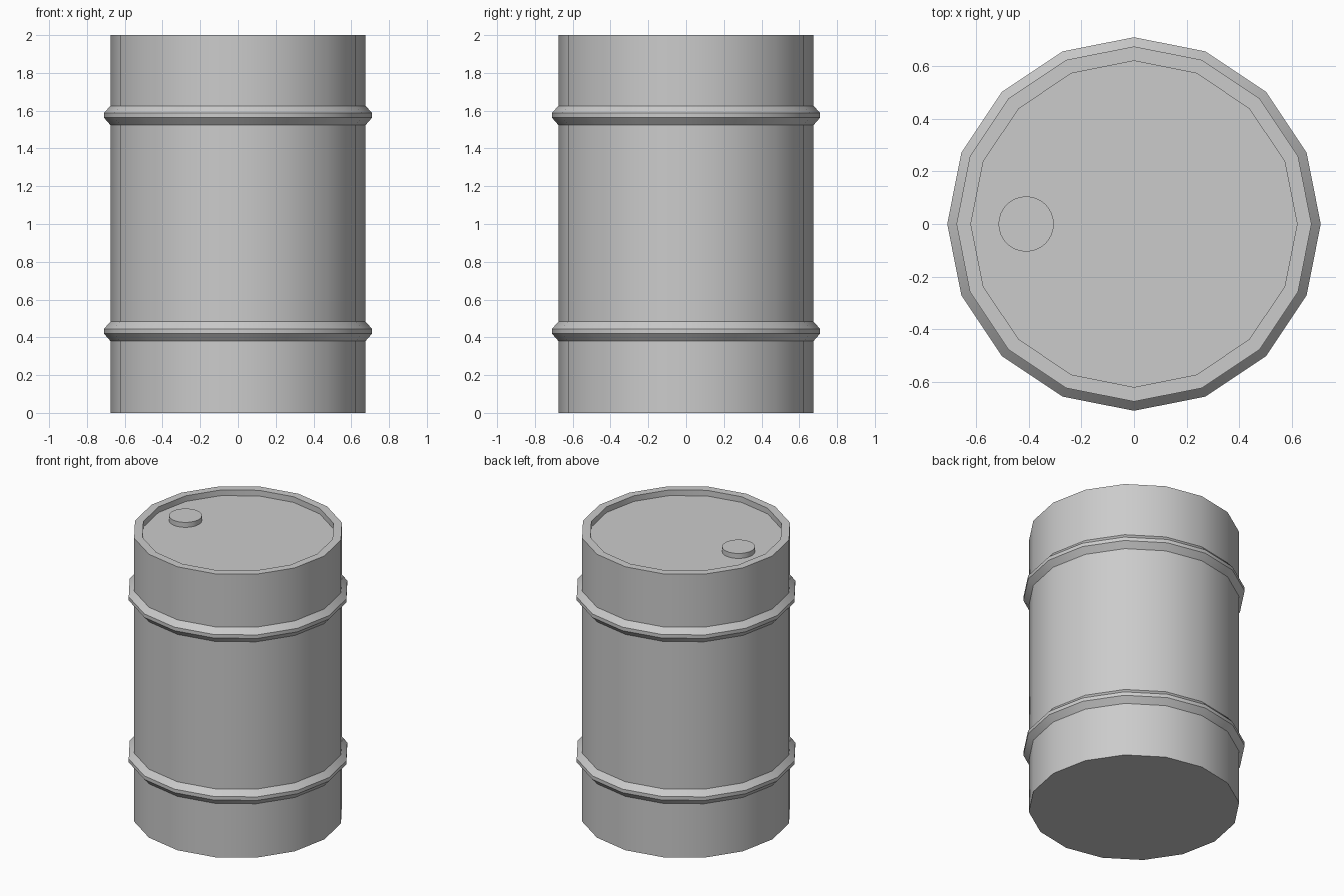
import bpy, bmesh
from math import cos, sin, pi

if "Cube" in bpy.data.objects:
    bpy.data.objects.remove(bpy.data.objects["Cube"])

SIDES = 16
R, RIB, RIM = 0.675, 0.71, 0.62   # body, rib and inner rim radii


def lathe(name, profile, sides, centre=(0, 0)):
    """Spin an (r, z) profile, listed bottom to top, and cap both ends."""
    bm = bmesh.new()
    rings = []
    for r, z in profile:
        rings.append([bm.verts.new((centre[0] + r * cos(2 * pi * i / sides),
                                    centre[1] + r * sin(2 * pi * i / sides), z))
                      for i in range(sides)])
    for a, b in zip(rings, rings[1:]):
        for i in range(sides):
            j = (i + 1) % sides
            bm.faces.new((a[i], a[j], b[j], b[i]))
    bm.faces.new(rings[0][::-1])
    bm.faces.new(rings[-1])
    mesh = bpy.data.meshes.new(name)
    bm.to_mesh(mesh)
    bm.free()
    obj = bpy.data.objects.new(name, mesh)
    bpy.context.collection.objects.link(obj)
    bpy.ops.object.select_all(action='DESELECT')
    obj.select_set(True)
    bpy.context.view_layer.objects.active = obj
    bpy.ops.object.shade_smooth_by_angle(angle=pi / 6)
    return obj


def rib(z):
    """Raised hoop starting at height z."""
    return [(R, z), (RIB, z + 0.04), (RIB, z + 0.065), (R, z + 0.103)]


# Barrel wall with two hoops and a recessed lid
lathe("barrel_body",
      [(R, 0)] + rib(0.38) + rib(1.523) + [(R, 2), (RIM, 2), (RIM, 1.96)], SIDES)

# Round plug on the lid
lathe("lid_plug", [(0.105, 1.955), (0.105, 1.995)], 32, (-0.41, 0))
